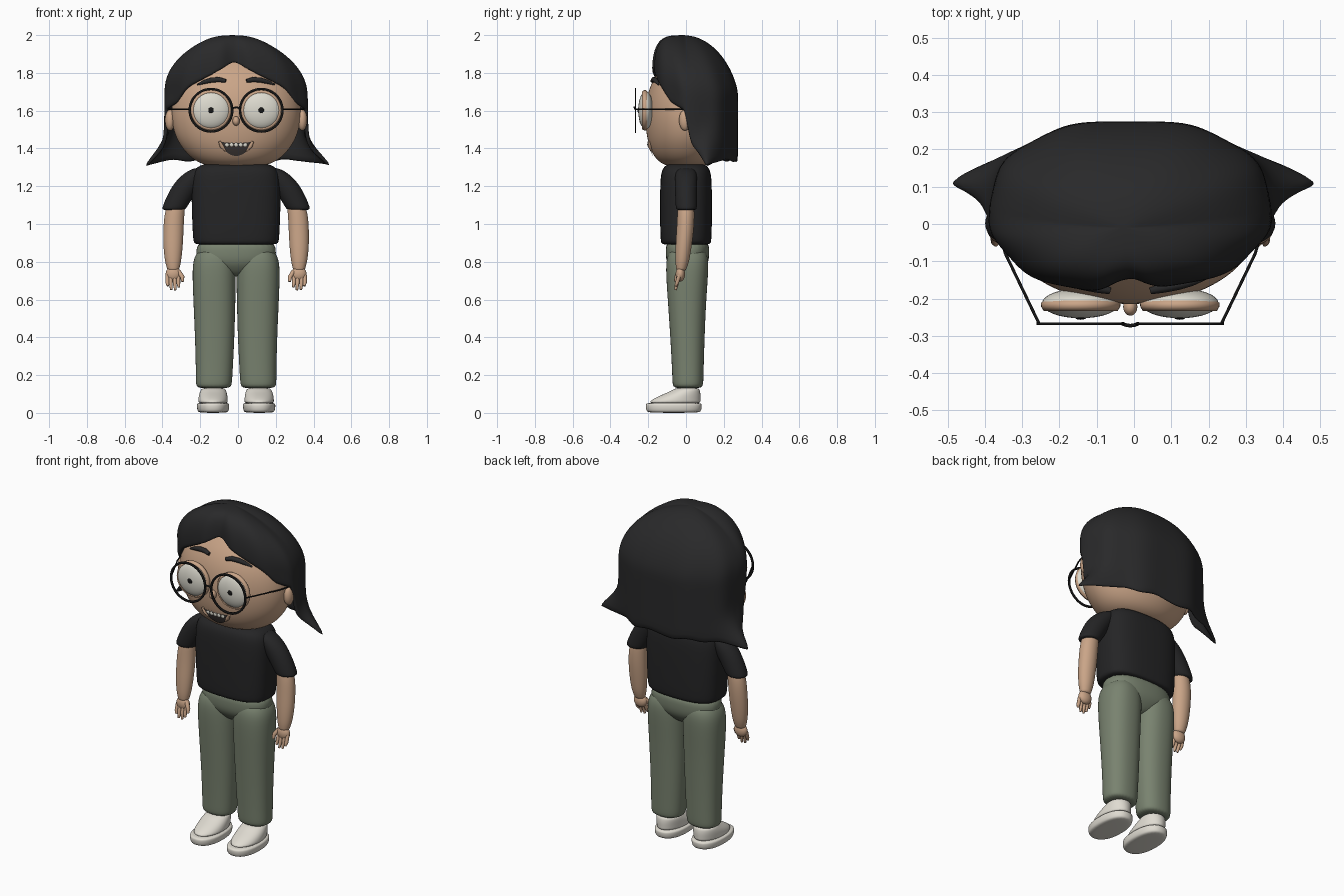
import bpy, bmesh
from math import sin, cos, pi, exp, sqrt, degrees
from mathutils import Vector

cube = bpy.data.objects.get("Cube")
if cube:
    bpy.data.objects.remove(cube)

BODY_X = -0.01  # the figure stands slightly off centre, its hair tips reach further to the left


def material(name, r, g, b):
    m = bpy.data.materials.new(name)
    m.use_nodes = True
    m.diffuse_color = (r, g, b, 1)
    node = m.node_tree.nodes["Principled BSDF"]
    node.inputs["Base Color"].default_value = (r, g, b, 1)
    node.inputs["Roughness"].default_value = 0.8
    return m


SKIN = material("skin", 0.59, 0.375, 0.245)
HAIR = material("hair_black", 0.022, 0.022, 0.023)
SHIRT = material("shirt_black", 0.018, 0.018, 0.019)
PANTS = material("pants_green", 0.19, 0.225, 0.16)
SHOE = material("shoe_cream", 0.74, 0.71, 0.64)
EYE = material("eye_white", 0.72, 0.70, 0.62)
FRAME = material("frame_black", 0.008, 0.008, 0.008)
MOUTH = material("mouth_dark", 0.055, 0.045, 0.042)


def link(name, data):
    ob = bpy.data.objects.new(name, data)
    ob.location.x = BODY_X
    bpy.context.collection.objects.link(ob)
    return ob


def finish(name, bm, mat, subdiv=0, solid=0):
    bmesh.ops.recalc_face_normals(bm, faces=bm.faces)
    me = bpy.data.meshes.new(name)
    bm.to_mesh(me)
    bm.free()
    me.materials.append(mat)
    me.shade_smooth()
    ob = link(name, me)
    if solid:
        mod = ob.modifiers.new("thickness", 'SOLIDIFY')
        mod.thickness, mod.offset = solid, -1
    if subdiv:
        mod = ob.modifiers.new("smooth", 'SUBSURF')
        mod.levels = mod.render_levels = subdiv


def signed_power(v, p):
    return abs(v) ** p * (1 if v >= 0 else -1)


def loft(name, rings, mat, n=2.0, segs=28, subdiv=2):
    """Stack of horizontal rounded sections: centre x, centre y, z, half width, half depth."""
    bm = bmesh.new()
    loops = []
    for cx, cy, z, rx, ry in rings:
        loops.append([bm.verts.new((cx + rx * signed_power(cos(a), 2 / n),
                                    cy + ry * signed_power(sin(a), 2 / n), z))
                      for a in (2 * pi * i / segs for i in range(segs))])
    for lo, hi in zip(loops, loops[1:]):
        for i in range(segs):
            j = (i + 1) % segs
            bm.faces.new((lo[i], lo[j], hi[j], hi[i]))
    bm.faces.new(loops[0])
    bm.faces.new(loops[-1])
    finish(name, bm, mat, subdiv)


def ellipsoid(name, centre, size, mat):
    bm = bmesh.new()
    bmesh.ops.create_uvsphere(bm, u_segments=32, v_segments=18, radius=1)
    for v in bm.verts:
        v.co = Vector(centre) + Vector([c * s for c, s in zip(v.co, size)])
    finish(name, bm, mat)


def tube(name, points, radius, mat, widths=None):
    cu = bpy.data.curves.new(name, 'CURVE')
    cu.dimensions, cu.bevel_depth, cu.bevel_resolution, cu.use_fill_caps = '3D', radius, 3, True
    sp = cu.splines.new('POLY')
    sp.points.add(len(points) - 1)
    for i, p in enumerate(points):
        sp.points[i].co = (*p, 1)
        sp.points[i].radius = widths[i] if widths else 1
    cu.materials.append(mat)
    link(name, cu)


def round_band(name, cx, cz, section, mat, closed, segs=48):
    """Sweep a (radius, y) section around a front-facing axis."""
    bm = bmesh.new()
    rows = [[bm.verts.new((cx + r * cos(2 * pi * i / segs), y, cz + r * sin(2 * pi * i / segs)))
             for r, y in section] for i in range(segs)]
    m = len(section)
    for i in range(segs):
        a, b = rows[i], rows[(i + 1) % segs]
        for k in range(m if closed else m - 1):
            bm.faces.new((a[k], a[(k + 1) % m], b[(k + 1) % m], b[k]))
    finish(name, bm, mat)


def interp(table, x):
    for (x0, y0), (x1, y1) in zip(table, table[1:]):
        if x <= x1:
            return y0 + (y1 - y0) * max(0, (x - x0) / (x1 - x0))
    return table[-1][1]


# Head: half width and half depth by height
HEAD = [(1.30, .10, .07), (1.315, .18, .125), (1.35, .24, .165), (1.40, .285, .192), (1.46, .322, .208),
        (1.54, .343, .217), (1.62, .345, .215), (1.70, .33, .202), (1.78, .295, .168),
        (1.85, .23, .11), (1.91, .12, .05)]
loft("head", [(0, 0, z, rx, ry) for z, rx, ry in HEAD], SKIN, segs=36)


def face_y(x, z):
    rx = interp([(h[0], h[1]) for h in HEAD], z)
    ry = interp([(h[0], h[2]) for h in HEAD], z)
    return -ry * sqrt(max(0, 1 - (x / rx) ** 2))


# Hair: columns from the crown down to an uneven edge, flaring into tips at the sides
EDGE = [(0, 1.86), (8, 1.82), (18, 1.785), (37, 1.725), (56, 1.64), (79, 1.60), (87, 1.42), (104, 1.31),
        (125, 1.335), (180, 1.33)]


def hair_point(a, t):
    deg, front, back = abs(degrees(a)), max(0, cos(a)), max(0, -cos(a))
    edge = interp(EDGE, deg) + 0.008 * sin(11 * a) * back
    z = 2 - (2 - edge) * t ** 1.7
    d = min(1, (2 - z) / 0.3)
    s = sqrt(1 - (1 - d) ** 2) ** (1.3 - 0.75 * front - 0.35 * back)
    s *= 1 - 0.2 * exp(-(deg / 7) ** 2) * t ** 0.7
    s *= 1 + 0.016 * cos(9 * a) * t
    depth = 0.226 if front == 0 else 0.217 if a < 0 else 0.205
    x = 0.378 * s * signed_power(sin(a), 0.85) - 0.02 * (1 - d)
    y = 0.05 * d - 0.01 - depth * s * signed_power(cos(a), 0.83 if front else 0.92)
    y += 0.006 * d * (1 - cos(a))
    flare = max(0, (1.5 - z) / 0.17) ** 1.5 * exp(-((deg - 104) / 17) ** 2)
    return x + flare * (0.125 if a > 0 else -0.107), y, z


bm = bmesh.new()
COLS, ROWS = 120, 16
grid = [[bm.verts.new(hair_point(-pi + 2 * pi * i / COLS, k / ROWS)) for k in range(ROWS + 1)]
        for i in range(COLS)]
for i in range(COLS):
    a, b = grid[i], grid[(i + 1) % COLS]
    for k in range(ROWS):
        bm.faces.new((a[k], b[k], b[k + 1], a[k + 1]))
bmesh.ops.remove_doubles(bm, verts=bm.verts, dist=1e-4)
finish("hair", bm, HAIR, subdiv=1, solid=0.02)

# Nose, mouth and teeth
ellipsoid("nose", (0, -.222, 1.545), (.019, .024, .025), SKIN)
bm = bmesh.new()
rows = []
for i in range(21):
    x = -.095 + .19 * i / 20
    bend = 1 - (x / .095) ** 2
    rows.append([bm.verts.new((x, face_y(x, z) - .004, z))
                 for z in (1.437 - .008 * bend, 1.435 - .04 * bend, 1.433 - .073 * bend)])
for a, b in zip(rows, rows[1:]):
    for k in range(2):
        bm.faces.new((a[k], a[k + 1], b[k + 1], b[k]))
bmesh.ops.remove_doubles(bm, verts=bm.verts, dist=1e-4)
finish("mouth", bm, MOUTH)
for i in range(5):
    x = -.048 + .024 * i
    ellipsoid("tooth", (x, face_y(x, 1.42) - .003, 1.42), (.0115, .005, .011), EYE)

# Shirt body and pelvis
loft("shirt_body", [(0, 0, .89, .215, .125), (0, 0, .897, .228, .135), (0, 0, 1.0, .233, .138),
                    (0, 0, 1.15, .238, .138), (0, 0, 1.26, .235, .136), (0, 0, 1.305, .21, .12),
                    (0, 0, 1.325, .15, .08)], SHIRT, n=2.8)
loft("pants_waist", [(0, .008, .92, .20, .112), (0, .008, .86, .214, .117), (0, .008, .80, .21, .114),
                     (0, .008, .76, .13, .088), (0, .008, .72, .05, .05)], PANTS, n=2.4)

for s, side in ((1, "left"), (-1, "right")):
    def rings(table):
        return [(s * cx, *rest) for cx, *rest in table]

    # Ear, eye, brow and mouth corner
    ellipsoid(side + "_ear", (s * .35, -.005, 1.55), (.026, .032, .056), SKIN)
    ex = s * .133
    ellipsoid(side + "_eye", (ex, -.213, 1.602), (.104, .04, .1), EYE)
    round_band(side + "_eyelid", ex, 1.602, [(.098, -.205), (.107, -.212), (.106, -.222), (.099, -.234),
                                             (.093, -.231)], SKIN, False)
    ellipsoid(side + "_pupil", (ex, -.251, 1.602), (.015, .006, .015), FRAME)
    brow = [(s * x, z) for x, z in ((.055, 1.757), (.09, 1.765), (.13, 1.762), (.165, 1.753), (.205, 1.738))]
    tube(side + "_brow", [(x, face_y(x, z) - .004, z) for x, z in brow], .014, HAIR, [.7, 1, 1, .8, .3])
    tube(side + "_mouth_corner", [(s * x, face_y(x, z) - .003, z) for x, z in
                                  ((.088, 1.437), (.076, 1.412), (.055, 1.385))], .011, SKIN, [.6, 1, .3])

    # Glasses rim and temple
    round_band(side + "_rim", ex, 1.602, [(.107, -.264), (.107, -.271), (.119, -.271), (.119, -.264)], FRAME, True)
    tube(side + "_temple", [(s * .245, -.267, 1.607), (s * .335, -.08, 1.607), (s * .365, .02, 1.607),
                            (s * .36, .03, 1.59)], .004, FRAME)

    # Sleeve, arm and hand
    loft(side + "_sleeve", rings([(.16, 0, 1.30, .05, .04), (.20, 0, 1.28, .062, .055), (.243, 0, 1.23, .076, .06),
                                  (.287, 0, 1.165, .073, .058), (.328, .002, 1.085, .065, .057),
                                  (.331, .002, 1.072, .06, .052)]), SHIRT)
    loft(side + "_arm", rings([(.31, 0, 1.13, .045, .04), (.327, 0, 1.06, .053, .046), (.332, -.004, .97, .054, .046),
                               (.334, -.013, .88, .052, .043), (.334, -.02, .80, .043, .037),
                               (.333, -.024, .77, .034, .029), (.333, -.026, .75, .03, .025)]), SKIN)
    ellipsoid(side + "_palm", (s * .332, -.03, .735), (.041, .025, .04), SKIN)
    for x, tip in ((.306, .665), (.325, .65), (.346, .652), (.364, .672)):
        tube(side + "_finger", [(s * x, -.035, .73), (s * x, -.047, .69), (s * (x - .003), -.055, tip)],
             .0105, SKIN, [1, 1, .6])
    tube(side + "_thumb", [(s * .305, -.035, .75), (s * .285, -.05, .72), (s * .283, -.056, .695)],
         .012, SKIN, [1, 1, .6])

    # Trouser leg
    loft(side + "_trouser_leg", rings([(.112, .008, .88, .07, .078), (.114, .008, .835, .106, .108),
                                       (.117, .006, .77, .117, .115), (.115, .005, .60, .112, .102),
                                       (.113, .008, .38, .104, .09), (.116, .01, .20, .097, .083),
                                       (.118, .01, .15, .096, .082), (.118, .01, .128, .085, .072)]), PANTS, n=2.3)

    # Shoe
    loft(side + "_sole", rings([(.122, -.065, 0, .07, .13), (.122, -.065, .008, .084, .147),
                                (.122, -.065, .045, .088, .151), (.122, -.065, .055, .08, .143)]), SHOE, n=2.3)
    loft(side + "_shoe_upper", rings([(.122, -.06, .045, .077, .138), (.122, -.057, .065, .079, .134),
                                      (.122, -.03, .092, .076, .108), (.121, -.003, .115, .07, .078),
                                      (.12, .008, .135, .06, .06)]), SHOE)

# Glasses bridge
tube("bridge", [(-.022, -.267, 1.605), (-.012, -.271, 1.615), (0, -.273, 1.618), (.012, -.271, 1.615),
                (.022, -.267, 1.605)], .005, FRAME)
